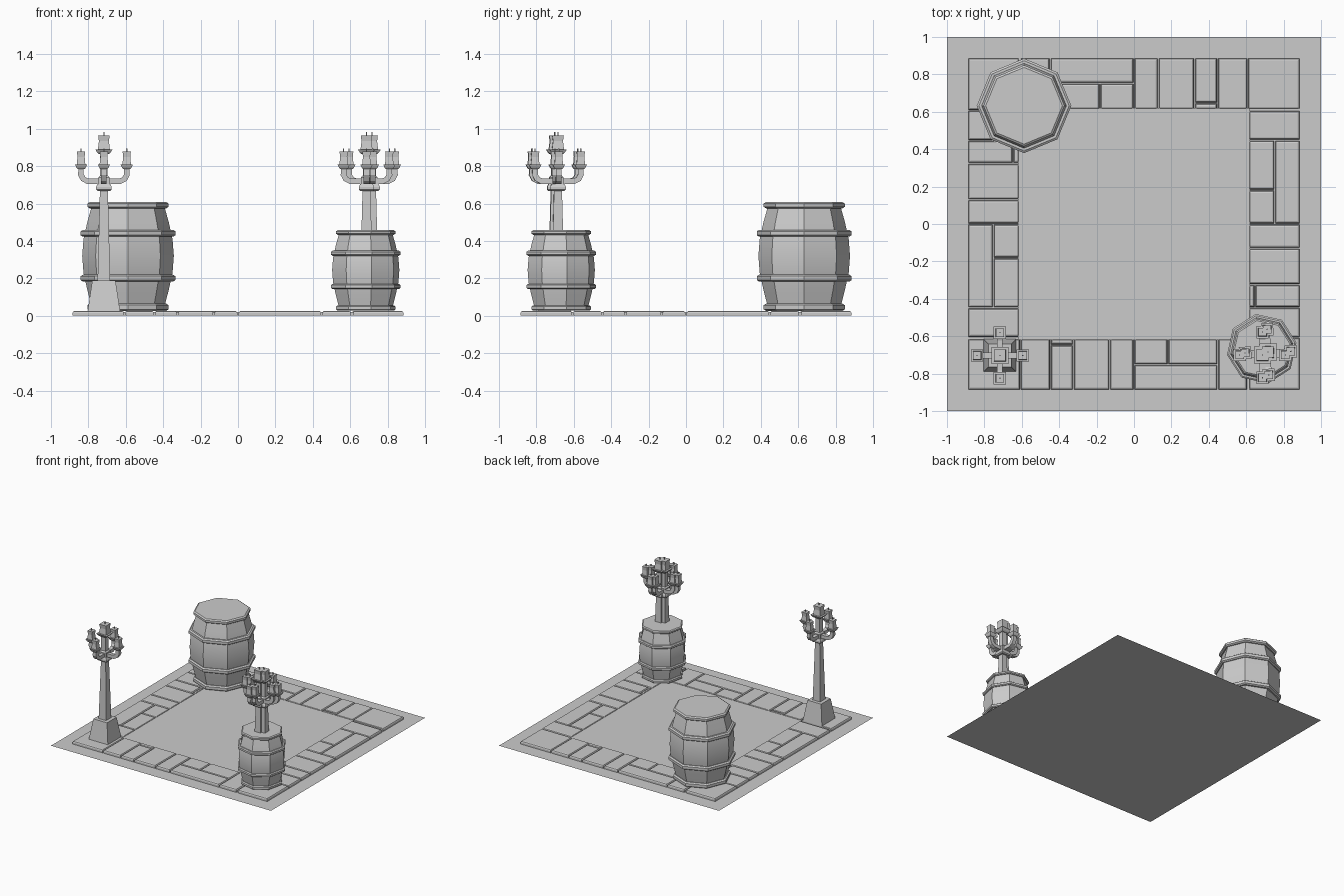
import bpy, bmesh, math
from mathutils import Matrix, Vector

if "Cube" in bpy.data.objects:
    bpy.data.objects.remove(bpy.data.objects["Cube"])


def loft(name, rings, matrix=Matrix(), smooth=False):
    """Skin a list of equal-length point rings and cap both ends."""
    bm = bmesh.new()
    loops = [[bm.verts.new(matrix @ Vector(p)) for p in r] for r in rings]
    n = len(loops[0])
    for a, b in zip(loops, loops[1:]):
        for i in range(n):
            j = (i + 1) % n
            bm.faces.new((a[i], a[j], b[j], b[i]))
    bm.faces.new(loops[0][::-1])
    bm.faces.new(loops[-1])
    bmesh.ops.recalc_face_normals(bm, faces=bm.faces)
    me = bpy.data.meshes.new(name)
    bm.to_mesh(me)
    bm.free()
    ob = bpy.data.objects.new(name, me)
    bpy.context.collection.objects.link(ob)
    if smooth:
        me.shade_smooth()
        me.set_sharp_from_angle(angle=math.radians(30))
    return ob


def lathe(name, n, profile, matrix=Matrix(), phase=0.0, smooth=False):
    """n-sided solid from (radius, z) points."""
    ang = [phase + 2 * math.pi * i / n for i in range(n)]
    return loft(name, [[(r * math.cos(a), r * math.sin(a), z) for a in ang]
                       for r, z in profile], matrix, smooth)


def square(name, profile, matrix=Matrix()):
    """Square column from (half width, z) points."""
    return lathe(name, 4, [(h * math.sqrt(2), z) for h, z in profile],
                 matrix, math.pi / 4)


def place(x, y, z=0, deg=0):
    return Matrix.Translation((x, y, z)) @ Matrix.Rotation(math.radians(deg), 4, 'Z')


# ground sheet
bm = bmesh.new()
bmesh.ops.create_grid(bm, x_segments=1, y_segments=1, size=1)
me = bpy.data.meshes.new("ground_sheet")
bm.to_mesh(me)
bm.free()
bpy.context.collection.objects.link(bpy.data.objects.new("ground_sheet", me))

# raised court in the middle
square("court_slab", [(0.62, 0.001), (0.62, 0.021)])

# paving stones of one side (x0, x1, y0, y1), repeated around four sides
OUT, IN = -0.885, -0.61
STONES = [
    (-0.885, -0.61, OUT, IN), (-0.605, -0.45, OUT, IN),
    (-0.443, -0.328, OUT, -0.65), (-0.443, -0.328, -0.643, IN),
    (-0.32, -0.133, OUT, IN), (-0.126, -0.004, OUT, IN),
    (0.004, 0.445, OUT, -0.756), (0.004, 0.178, -0.749, IN),
    (0.185, 0.445, -0.749, IN), (0.452, 0.603, OUT, IN),
]


def stone(x0, x1, y0, y1, m):
    rings = []
    for inset, z in ((0, 0.001), (0, 0.016), (0.004, 0.023), (0.011, 0.026)):
        i = min(inset, (y1 - y0) * 0.4)
        # inner edge is cut flush along the court
        top = min(y1 - i, -0.618)
        rings.append([(x0 + i, y0 + i, z), (x1 - i, y0 + i, z),
                      (x1 - i, top, z), (x0 + i, top, z)])
    loft("paving_stone", rings, m)


for k in range(4):
    for s in STONES:
        stone(*s, place(0, 0, 0, 90 * k))


# barrels: octagonal body with four hoops
def barrel(name, x, y, scale, tall, deg):
    m = place(x, y, 0.03, deg) @ Matrix.Diagonal((scale, scale, tall, 1))
    lathe(name + "_body", 8, [(0.19, 0.0), (0.218, 0.11), (0.238, 0.20),
                              (0.245, 0.29), (0.238, 0.38), (0.218, 0.47),
                              (0.19, 0.57)], m, smooth=True)
    for r, z0, z1 in ((0.217, -0.003, 0.035), (0.253, 0.153, 0.19),
                      (0.253, 0.393, 0.43), (0.217, 0.545, 0.578)):
        lathe(name + "_hoop", 8, [(r - 0.012, z0), (r, z0 + 0.008),
                                  (r, z1 - 0.008), (r - 0.012, z1)], m)


barrel("large_barrel", -0.588, 0.632, 1.0, 1.0, 0)
barrel("small_barrel", 0.683, -0.667, 0.745, 0.74, 10)


# candle standing in a flared cup
def candle(m, s=1.0, height=0.07):
    square("candle_cup", [(0.018 * s, -0.004), (0.025 * s, 0.004),
                          (0.033 * s, 0.022)], m)
    square("candle", [(0.023 * s, 0.02), (0.019 * s, 0.02 + height * 0.6),
                      (0.022 * s, 0.02 + height)], m)
    square("wick", [(0.003, 0.02 + height), (0.003, 0.037 + height)], m)


# side view of one curved arm (x, z)
ARM = [(0, 0.705), (0.09, 0.705), (0.122, 0.722), (0.138, 0.752), (0.136, 0.79),
       (0.108, 0.79), (0.108, 0.757), (0.098, 0.74), (0.08, 0.733), (0, 0.733)]


def candelabrum(x, y, deg=0, base=True):
    m = place(x, y, 0, deg)
    if base:
        square("stand_base", [(0.087, 0.024), (0.062, 0.19)], m)
    square("stand_post", [(0.034, 0.18), (0.021, 0.68)], m)
    square("stand_collar", [(0.034, 0.668), (0.041, 0.675), (0.041, 0.69),
                            (0.034, 0.705)], m)
    square("stand_hub", [(0.03, 0.70), (0.03, 0.74), (0.02, 0.75), (0.02, 0.87)], m)
    for k in range(4):
        a = m @ Matrix.Rotation(math.pi / 2 * k, 4, 'Z')
        loft("arm", [[(px, t, pz) for px, pz in ARM] for t in (-0.015, 0.015)], a)
        candle(a @ Matrix.Translation((0.122, 0, 0.788)))
    candle(m @ Matrix.Translation((0, 0, 0.868)), 1.4, 0.077)


candelabrum(-0.717, -0.703)
# overlapping pair rising out of the small barrel
candelabrum(0.687, -0.70, 0, False)
candelabrum(0.716, -0.685, 2, False)
